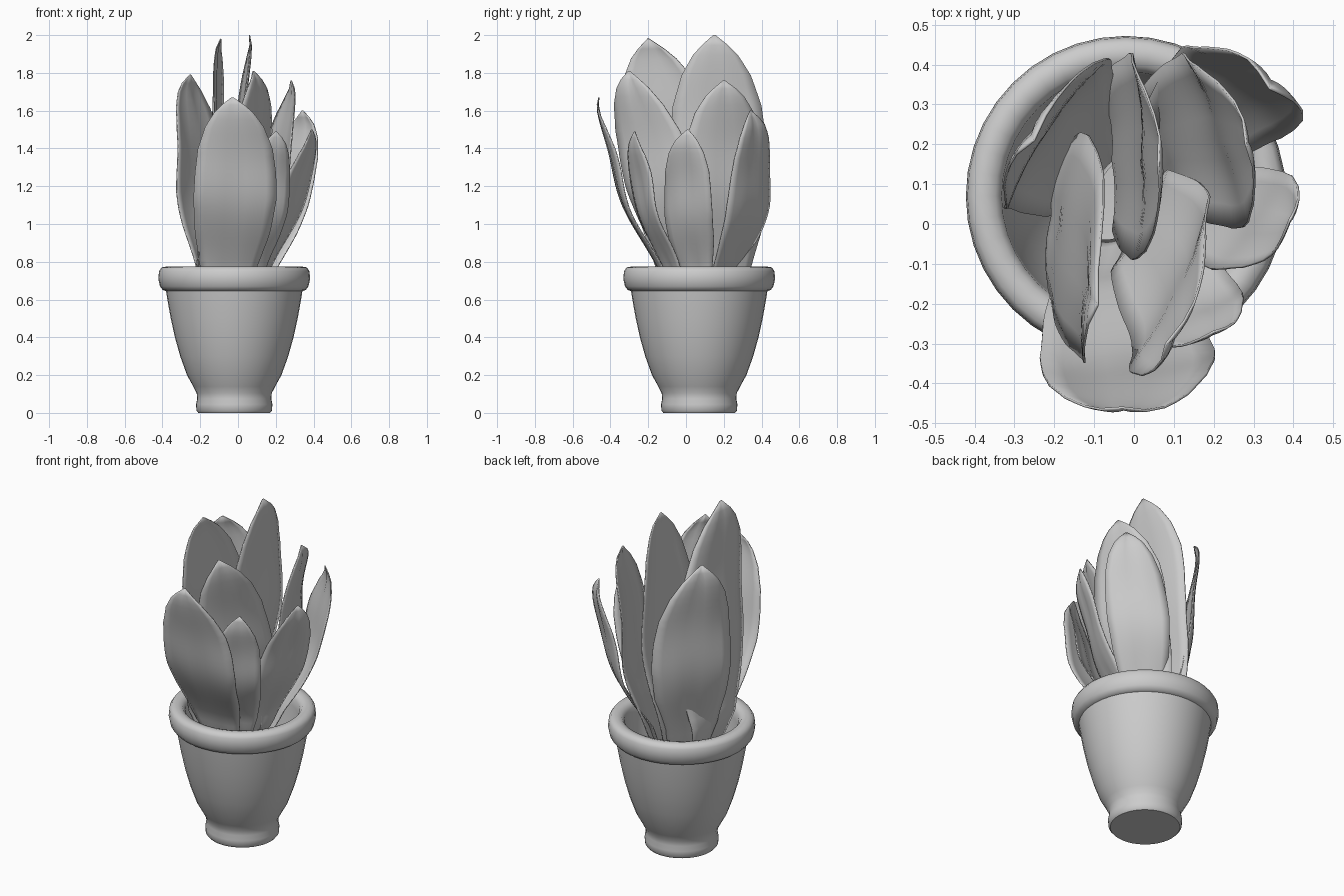
import bpy, bmesh, math
from mathutils import Vector

if "Cube" in bpy.data.objects:
    bpy.data.objects.remove(bpy.data.objects["Cube"])

POT = Vector((-0.02, 0.07, 0))


def finish(bm, name):
    mesh = bpy.data.meshes.new(name)
    bm.to_mesh(mesh)
    bm.free()
    ob = bpy.data.objects.new(name, mesh)
    bpy.context.collection.objects.link(ob)
    bpy.ops.object.select_all(action='DESELECT')
    ob.select_set(True)
    bpy.context.view_layer.objects.active = ob
    bpy.ops.object.shade_smooth_by_angle(angle=math.radians(50))
    return ob


# Pot: one lathed profile, outside, rolled rim, then hollow inside
profile = [(0, 0), (0.19, 0), (0.2, 0.012), (0.202, 0.045), (0.196, 0.075),
           (0.199, 0.105), (0.217, 0.14), (0.25, 0.2), (0.286, 0.3), (0.314, 0.4),
           (0.336, 0.5), (0.354, 0.6), (0.361, 0.645), (0.378, 0.65), (0.393, 0.67),
           (0.402, 0.71), (0.398, 0.75), (0.385, 0.77), (0.355, 0.775), (0.328, 0.768),
           (0.312, 0.745), (0.308, 0.7), (0.296, 0.55), (0.265, 0.4), (0.22, 0.25),
           (0.17, 0.14), (0, 0.12)]
bm = bmesh.new()
pts = [bm.verts.new((POT.x + r, POT.y, z)) for r, z in profile]
edges = [bm.edges.new(p) for p in zip(pts, pts[1:])]
bmesh.ops.spin(bm, geom=pts + edges, cent=POT, axis=(0, 0, 1),
               angle=math.tau, steps=40, use_duplicate=False)
bmesh.ops.remove_doubles(bm, verts=bm.verts, dist=0.0005)
bmesh.ops.recalc_face_normals(bm, faces=bm.faces)
finish(bm, "pot")

# Leaf outline: (height along leaf, share of full width)
OUTLINE = [(-0.3, 0.25), (0, 0.68), (0.2, 0.9), (0.4, 1), (0.55, 0.98), (0.7, 0.9),
           (0.83, 0.7), (0.92, 0.44), (0.97, 0.2), (1, 0.02)]
ROWS, COLS, Z0 = 30, 8, 0.77


def width_at(u):
    for (a, wa), (b, wb) in zip(OUTLINE, OUTLINE[1:]):
        if u <= b:
            return wa + (wb - wa) * (u - a) / (b - a)
    return OUTLINE[-1][1]


def through(a, m, b, root, u):
    """Parabola a (0), m (0.45), b (1); below 0 a straight run to the root."""
    k = 0.45
    if u < 0:
        return root + (a - root) * (1 + 1.8 * u)
    return (a * (u - k) * (u - 1) / k + m * u * (u - 1) / (k * (k - 1))
            + b * u * (u - k) / (1 - k))


def leaf(name, base, mid, tip, width, angle, phase):
    bm = bmesh.new()
    a = math.radians(angle)
    side = Vector((math.cos(a), math.sin(a), 0))
    out = Vector((side.y, -side.x, 0))
    if out.dot(Vector((*mid, 0)) - POT) < 0:
        out = -out
    grid = []
    for i in range(ROWS + 1):
        u = -0.3 + 1.3 * i / ROWS
        half = width_at(u) * width / 2
        centre = Vector((through(base[0], mid[0], tip[0], POT.x, u),
                         through(base[1], mid[1], tip[1], POT.y, u),
                         Z0 + u * (tip[2] - Z0)))
        # gentle wave along the blade
        wave = 0.009 * math.sin((u - 0.2) * math.tau / 0.6) if u > -0.1 else 0
        row = []
        for j in range(COLS + 1):
            v = 2 * j / COLS - 1
            # cupped blade, midrib crease, rippled edges
            depth = 0.012 - 0.12 * half * v * v - 0.008 * (1 - abs(v)) ** 3
            ripple = 0.008 * math.sin(9 * u + phase + v) * abs(v)
            row.append(bm.verts.new(centre + side * v * half
                                    + out * (depth + ripple + wave) * min(1, half / 0.08)))
        grid.append(row)
    for r0, r1 in zip(grid, grid[1:]):
        for j in range(COLS):
            bm.faces.new((r0[j], r0[j + 1], r1[j + 1], r1[j]))
    ob = finish(bm, name)
    mod = ob.modifiers.new("thickness", 'SOLIDIFY')
    mod.thickness = 0.006
    mod.offset = 0


# Leaves: base, middle, tip, width, direction of the blade
LEAVES = [
    ("leaf_back_left", (-0.15, 0.16), (-0.205, 0.235), (-0.25, 0.21, 1.79), 0.46, 56),
    ("leaf_left", (-0.21, 0.02), (-0.15, -0.05), (-0.09, -0.2, 1.98), 0.53, 84),
    ("leaf_centre", (-0.05, 0.16), (0.01, 0.17), (0.06, 0.15, 2.0), 0.52, 92),
    ("leaf_back_right", (0.09, 0.2), (0.2, 0.21), (0.28, 0.2, 1.76), 0.46, 107),
    ("leaf_inner_front", (0.03, 0.0), (0.1, -0.14), (0.08, -0.3, 1.81), 0.43, 62),
    ("leaf_far_right", (0.12, 0.22), (0.26, 0.34), (0.34, 0.34, 1.6), 0.34, -40),
    ("leaf_right", (0.13, 0.05), (0.28, 0.01), (0.39, 0.01, 1.5), 0.29, 62),
    ("leaf_front_right", (0.07, -0.08), (0.14, -0.21), (0.2, -0.27, 1.49), 0.27, 25),
    ("leaf_front", (-0.05, -0.15), (-0.015, -0.345), (-0.03, -0.46, 1.67), 0.44, 3),
]
for n, spec in enumerate(LEAVES):
    leaf(*spec, phase=n * 1.3)
